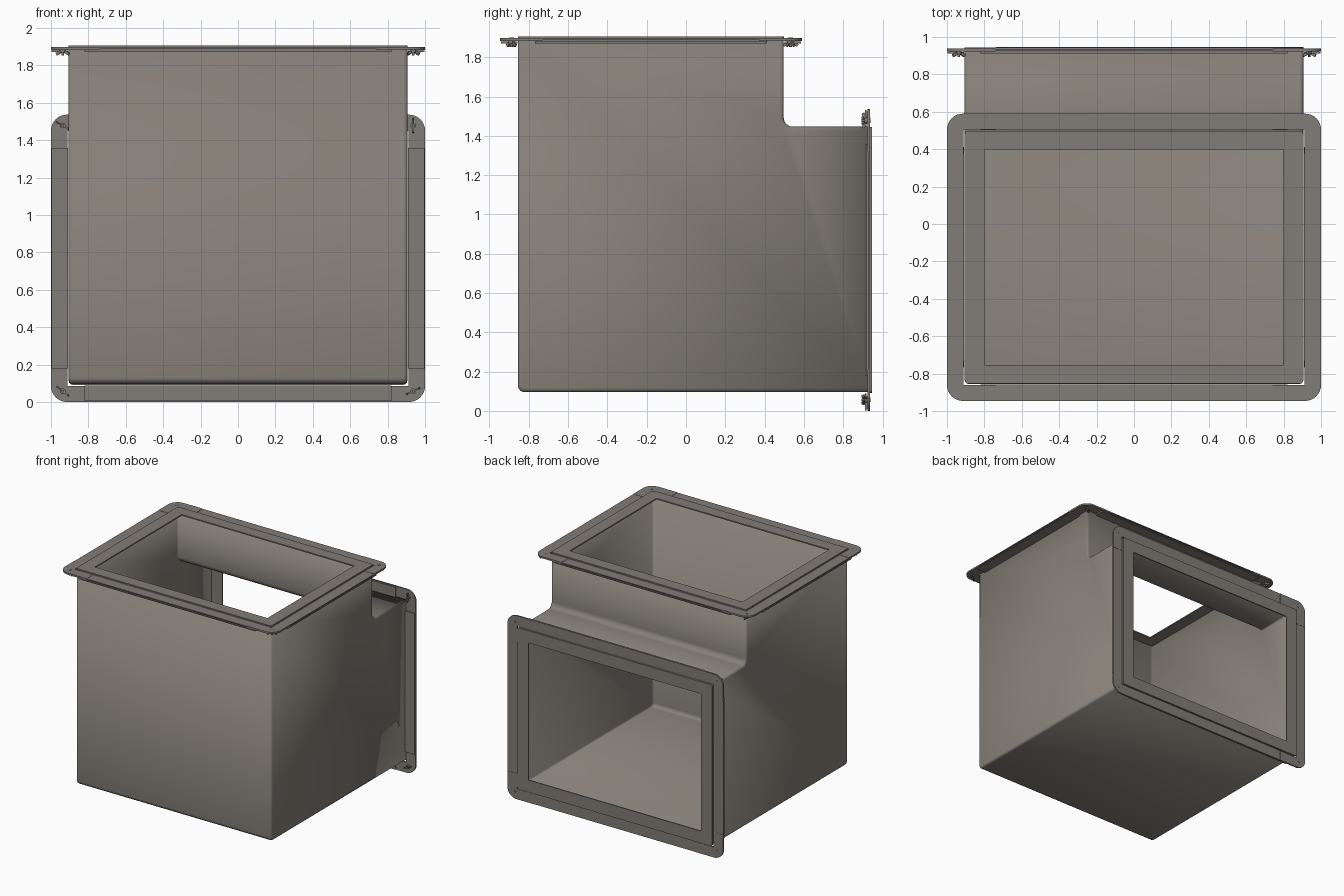
import bpy, bmesh, math
from mathutils import Matrix, Vector

if "Cube" in bpy.data.objects:
    bpy.data.objects.remove(bpy.data.objects["Cube"])


def material(name, rgb):
    m = bpy.data.materials.new(name)
    m.diffuse_color = (*rgb, 1)
    m.use_nodes = True
    m.node_tree.nodes["Principled BSDF"].inputs["Base Color"].default_value = m.diffuse_color
    return m


STEEL = material("warm grey steel", (0.235, 0.212, 0.185))
FLANGE = material("flange grey", (0.222, 0.2, 0.182))


def finish(bm, name, mat, matrix=None, smooth=True):
    bmesh.ops.recalc_face_normals(bm, faces=bm.faces)
    me = bpy.data.meshes.new(name)
    bm.to_mesh(me)
    bm.free()
    ob = bpy.data.objects.new(name, me)
    bpy.context.collection.objects.link(ob)
    me.materials.append(mat)
    if matrix:
        ob.matrix_world = matrix
    if smooth:
        bpy.ops.object.select_all(action='DESELECT')
        ob.select_set(True)
        bpy.context.view_layer.objects.active = ob
        bpy.ops.object.shade_smooth_by_angle(angle=math.radians(32))
    return ob


def arc(cx, cy, r, a0, a1, n=6):
    return [(cx + r * math.cos(math.radians(a0 + (a1 - a0) * i / n)),
             cy + r * math.sin(math.radians(a0 + (a1 - a0) * i / n))) for i in range(n + 1)]


def rounded_rect(w, h, r):
    pts = []
    for sx, sy, a in ((1, 1, 0), (-1, 1, 90), (-1, -1, 180), (1, -1, 270)):
        pts += arc(sx * (w - r), sy * (h - r), r, a, a + 90)
    return pts


def prism(bm, pts, n0, n1):
    lo = [bm.verts.new((u, v, n0)) for u, v in pts]
    hi = [bm.verts.new((u, v, n1)) for u, v in pts]
    bm.faces.new(lo)
    bm.faces.new(hi)
    for i in range(len(pts)):
        j = (i + 1) % len(pts)
        bm.faces.new((lo[i], lo[j], hi[j], hi[i]))


def rect(u0, u1, v0, v1):
    return [(u0, v0), (u1, v0), (u1, v1), (u0, v1)]


# Elbow duct body: an L profile in y-z, open at the top and the back
X, Y0, Y1, Z0, Z1 = 0.905, -0.855, 0.497, 0.096, 1.447
BACK, TOP = 0.936, 1.896
profile = arc(Y0 + 0.035, Z0 + 0.035, 0.035, 180, 270) + [(BACK, Z0), (BACK, Z1)]
back_edge = len(profile) - 2
profile += arc(Y1 + 0.045, Z1 + 0.045, 0.045, 270, 180) + [(Y1, TOP), (Y0, TOP)]
top_edge = len(profile) - 2
bm = bmesh.new()
left = [bm.verts.new((-X, y, z)) for y, z in profile]
right = [bm.verts.new((X, y, z)) for y, z in profile]
bm.faces.new(left)
bm.faces.new(right)
for i in range(len(profile)):
    if i not in (back_edge, top_edge):
        j = (i + 1) % len(profile)
        bm.faces.new((left[i], left[j], right[j], right[i]))
bmesh.ops.recalc_face_normals(bm, faces=bm.faces)
side_edges = [e for e in bm.edges if not e.is_boundary
              and abs(e.verts[0].co.x - e.verts[1].co.x) < 1e-5]
bmesh.ops.bevel(bm, geom=side_edges, offset=0.02, segments=4, profile=0.5, affect='EDGES')
# Make sure the shell points outward before it is thickened inward
bmesh.ops.recalc_face_normals(bm, faces=bm.faces)
side = max(bm.faces, key=lambda f: f.calc_center_median().x)
if side.normal.x < 0:
    bmesh.ops.reverse_faces(bm, faces=bm.faces)
me = bpy.data.meshes.new("duct_body")
bm.to_mesh(me)
bm.free()
body = bpy.data.objects.new("duct_body", me)
bpy.context.collection.objects.link(body)
me.materials.append(STEEL)
bpy.context.view_layer.objects.active = body
body.select_set(True)
bpy.ops.object.shade_smooth_by_angle(angle=math.radians(32))
wall = body.modifiers.new("wall", 'SOLIDIFY')
wall.thickness = 0.006
wall.offset = -1


def build_flange(label, m):
    """Flange in its own frame: u across, v along the short side, n outward, face at n = 0."""
    W, H, iw, ih = 1.0, 0.768, 0.905, 0.676
    # Inner sealing frame around the opening
    bm = bmesh.new()
    outer, inner = rounded_rect(iw, ih, 0.02), rounded_rect(0.8, 0.575, 0.001)
    n = len(outer)
    ring = [[bm.verts.new((u, v, d)) for u, v in pts]
            for pts, d in ((outer, 0), (inner, 0), (inner, -0.01), (outer, -0.01))]
    for k in range(4):
        a, b = ring[k], ring[(k + 1) % 4]
        for i in range(n):
            j = (i + 1) % n
            bm.faces.new((a[i], a[j], b[j], b[i]))
    finish(bm, label + "_sealing_frame", FLANGE, m)

    # Side rails: face plate, rear lip and the web joining them
    bm = bmesh.new()
    for s in (-1, 1):
        for length, w0, w1, n0, n1 in ((0.74, 0.004, 0, -0.018, -0.010),
                                       (0.82, 0.004, 0.004, -0.034, -0.026),
                                       (0.82, 0.02, 0.012, -0.027, -0.015)):
            prism(bm, rect(-length, length, s * (ih + w0), s * (H - w1)), n0, n1)
            lv = 0.553 if length < 0.8 else 0.59
            prism(bm, rect(s * (iw + w0), s * (W - w1), -lv, lv), n0, n1)
    finish(bm, label + "_rails", FLANGE, m, smooth=False)

    # Rounded corner plates
    bm = bmesh.new()
    for su in (-1, 1):
        for sv in (-1, 1):
            pts = [(0.74, ih + 0.006), (iw + 0.006, ih + 0.006), (iw + 0.006, 0.553), (W, 0.553)]
            pts += arc(W - 0.085, H - 0.085, 0.085, 0, 90, 8) + [(0.74, H)]
            prism(bm, [(su * u, sv * v) for u, v in pts], -0.022, -0.008)
    finish(bm, label + "_corner_plates", FLANGE, m)

    # Corner bolts with wing nuts behind the plates
    bm = bmesh.new()
    for k, (su, sv) in enumerate(((1, 1), (-1, 1), (-1, -1), (1, -1))):
        base = Matrix.Translation((su * 0.937, sv * 0.71, 0)) @ Matrix.Rotation(0.5 + 1.1 * k, 4, 'Z')
        for r, n0, n1 in ((0.012, -0.006, -0.009), (0.007, -0.009, -0.052), (0.015, -0.022, -0.036)):
            bmesh.ops.create_cone(bm, cap_ends=True, segments=12, radius1=r, radius2=r, depth=n0 - n1,
                                  matrix=base @ Matrix.Translation((0, 0, (n0 + n1) / 2)))
        for s in (-1, 1):
            bmesh.ops.create_cube(bm, size=1, matrix=base @ Matrix.Translation((s * 0.024, 0, -0.038))
                                  @ Matrix.Rotation(s * 0.5, 4, 'Y') @ Matrix.Diagonal((0.03, 0.008, 0.016, 1)))
    finish(bm, label + "_wing_bolts", FLANGE, m)


# Top flange faces up, back flange faces +y
build_flange("top_flange", Matrix.Translation((0, -0.178, 1.905)))
back = Matrix(((-1, 0, 0), (0, 0, 1), (0, 1, 0))).to_4x4()
build_flange("back_flange", Matrix.Translation((0, 0.945, 0.768)) @ back)
